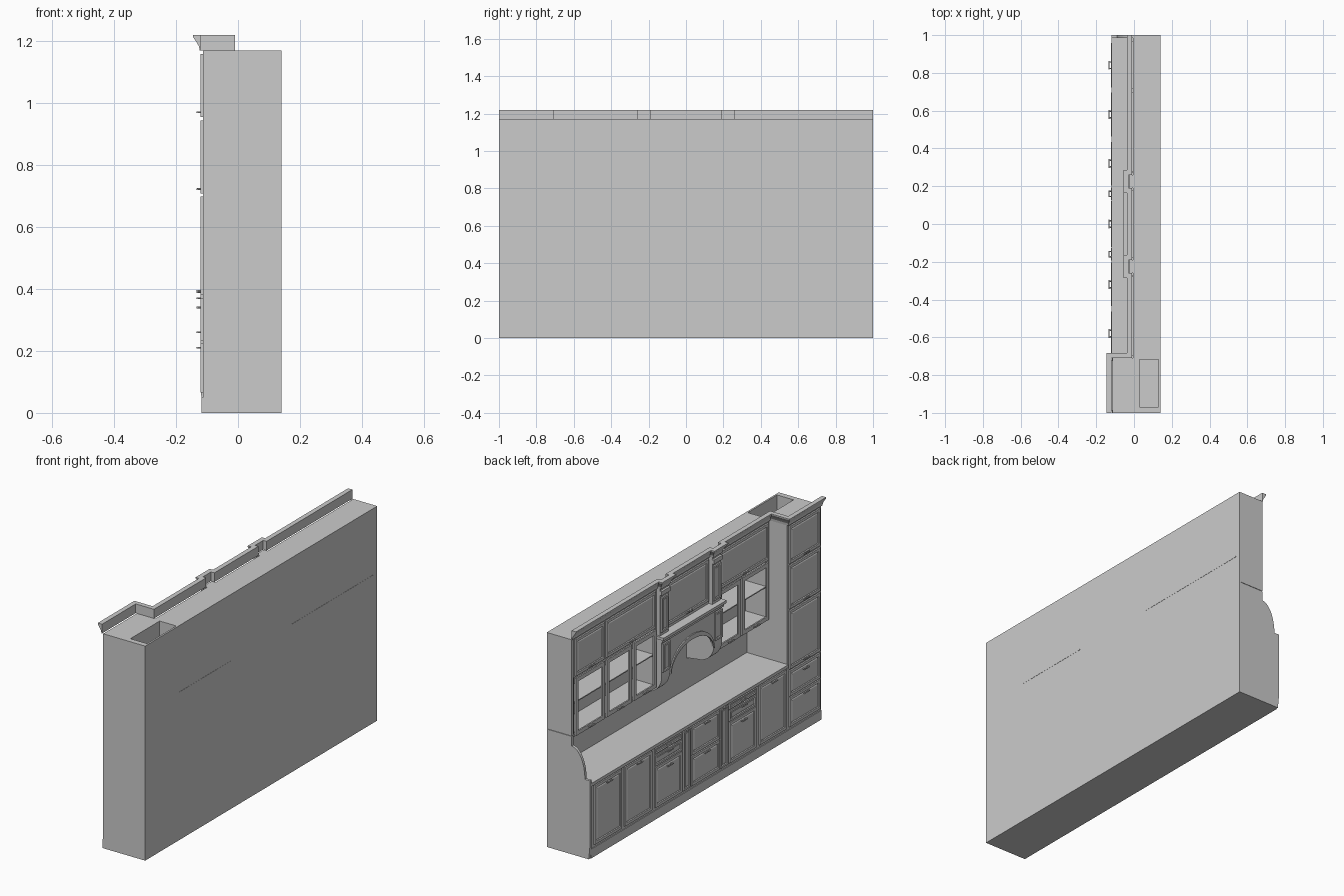
import bpy, bmesh, math
from mathutils import Matrix, Vector

cube = bpy.data.objects.get("Cube")
if cube:
    bpy.data.objects.remove(cube, do_unlink=True)

mat = bpy.data.materials.new("plain_grey")
mat.use_nodes = True
grey = (0.6, 0.6, 0.6, 1)
mat.diffuse_color = grey
mat.node_tree.nodes["Principled BSDF"].inputs["Base Color"].default_value = grey

BASE, UPPER, PIL = -0.113, -0.004, -0.026   # carcass front planes
BACK, TOP = 0.14, 1.17


def finish(name, bm):
    bmesh.ops.recalc_face_normals(bm, faces=bm.faces)
    me = bpy.data.meshes.new(name)
    bm.to_mesh(me)
    bm.free()
    me.materials.append(mat)
    ob = bpy.data.objects.new(name, me)
    bpy.context.collection.objects.link(ob)
    return ob


def add_box(bm, x0, x1, y0, y1, z0, z1):
    m = Matrix.Translation(((x0 + x1) / 2, (y0 + y1) / 2, (z0 + z1) / 2))
    m = m @ Matrix.Diagonal((x1 - x0, y1 - y0, z1 - z0, 1))
    return bmesh.ops.create_cube(bm, size=1, matrix=m)["verts"]


def box(name, *dims):
    bm = bmesh.new()
    add_box(bm, *dims)
    return finish(name, bm)


def prism(name, pts, a0, a1, axis):
    """Extrude a 2D outline: axis y takes (x, z), axis x takes (y, z)."""
    bm = bmesh.new()
    co = [(p, a0, q) if axis == "y" else (a0, p, q) for p, q in pts]
    face = bm.faces.new([bm.verts.new(c) for c in co])
    ext = bmesh.ops.extrude_face_region(bm, geom=[face])["geom"]
    move = Vector((0, a1 - a0, 0) if axis == "y" else (a1 - a0, 0, 0))
    bmesh.ops.translate(bm, vec=move, verts=[g for g in ext if isinstance(g, bmesh.types.BMVert)])
    return finish(name, bm)


def panel(name, x, y0, y1, z0, z1, frame=0.022):
    """Framed front with a sunk field and a raised centre."""
    bm = bmesh.new()
    add_box(bm, x - 0.008, x, y0, y1, z0, z1)
    bm.normal_update()
    front = [min(bm.faces, key=lambda f: f.calc_center_median().x)]
    frame = min(frame, (z1 - z0) * 0.25, (y1 - y0) * 0.25)
    bmesh.ops.inset_region(bm, faces=front, thickness=frame)
    bmesh.ops.inset_region(bm, faces=front, thickness=0.003, depth=-0.005)
    bmesh.ops.inset_region(bm, faces=front, thickness=frame * 0.4, depth=0.003)
    return finish(name, bm)


def glazed_frame(name, x, y0, y1, z0, z1, w=0.022):
    bm = bmesh.new()
    for a, b in ((y0, y0 + w), (y1 - w, y1)):
        add_box(bm, x - 0.008, x, a, b, z0, z1)
    for a, b in ((z0, z0 + w), (z1 - w, z1)):
        add_box(bm, x - 0.008, x, y0 + w, y1 - w, a, b)
    return finish(name, bm)


def handle(x, y, z, half=0.023):
    """Bar pull on two posts."""
    bm = bmesh.new()

    def rod(c, length, turn):
        bmesh.ops.create_cone(bm, cap_ends=True, segments=8, radius1=0.003, radius2=0.003,
                              depth=length, matrix=Matrix.Translation(c) @ turn)
    rod((x - 0.011, y, z), half * 2, Matrix.Rotation(math.pi / 2, 4, "X"))
    for s in (-1, 1):
        rod((x - 0.005, y + s * half * 0.75, z), 0.012, Matrix.Rotation(math.pi / 2, 4, "Y"))
    finish("handle", bm)


# Base run, plinth, worktop and back wall
box("base_carcass", BASE, BACK, -0.71, 0.985, 0, 0.395)
box("base_plinth", BASE - 0.004, BASE, -1, 0.985, 0, 0.05)
box("worktop", -0.12, 0.13, -0.71, 0.985, 0.393, 0.41)
box("back_wall", 0.13, BACK, -1, 1, 0, TOP)

# Base fronts: doors, drawer stacks, narrow pull-outs
for y in (0.84, 0.58, -0.58):
    panel("base_door", BASE, y - 0.117, y + 0.117, 0.065, 0.388)
    handle(BASE - 0.008, y, 0.37)
for y in (0.32, -0.32):
    for z0, z1, hz in ((0.357, 0.388, 0.37), (0.292, 0.352, 0.34), (0.065, 0.287, 0.26)):
        panel("drawer_front", BASE, y - 0.115, y + 0.115, z0, z1)
        handle(BASE - 0.008, y, hz)
for z0, z1, hz in ((0.232, 0.388, 0.37), (0.065, 0.226, 0.21)):
    panel("middle_drawer", BASE, -0.122, 0.122, z0, z1)
    handle(BASE - 0.008, 0, hz)
for y in (0.16, -0.16):
    panel("pull_out_front", BASE, y - 0.032, y + 0.032, 0.065, 0.388, 0.014)
    handle(BASE - 0.008, y, 0.39, 0.018)

# Tall cabinet with an open shaft behind it
box("tall_carcass", BASE, 0.03, -1, -0.71, 0, TOP)
box("tall_side_outer", 0.03, 0.13, -1, -0.97, 0, TOP)
box("tall_side_inner", 0.03, 0.13, -0.718, -0.71, 0, TOP)
box("shaft_floor", 0.03, 0.13, -0.97, -0.718, 0, 0.4)
for z0, z1, hz in ((0.955, 1.158, 0.97), (0.708, 0.944, 0.722), (0.38, 0.698, 0.394),
                   (0.232, 0.37, 0.34), (0.065, 0.226, 0.21)):
    panel("tall_front", BASE, -0.988, -0.722, z0, z1)
    handle(BASE - 0.008, -0.855, hz)

# Upper end panel and the curved lower end panel
box("upper_end_panel", -0.01, BACK, 0.985, 1, 0.645, TOP)
arc = [(-0.01 - 0.08 * math.sin(t), 0.43 + 0.16 * math.cos(t))
       for t in [math.pi / 2 * i / 12 for i in range(13)]]
prism("lower_end_panel", [(BACK, 0), (BASE, 0), (-0.12, 0.07), (-0.12, 0.43)] + arc[::-1]
      + [(-0.01, 0.643), (BACK, 0.643)], 0.985, 1, "y")

# Upper cabinets: closed top row, open glazed row with a shelf
for y0, y1 in ((0.26, 0.985), (-0.71, -0.26)):
    box("upper_top_box", UPPER, 0.13, y0, y1, 0.95, TOP)
    box("upper_floor", UPPER, 0.13, y0, y1, 0.628, 0.642)
    box("upper_shelf", 0.005, BACK + 0.001, y0, min(y1, 0.97), 0.802, 0.808)
    for a, b in ((y0, y0 + 0.012), (y1 - 0.012, y1)):
        box("upper_side", UPPER, 0.13, a, b, 0.642, 0.95)
for y0, y1 in ((0.715, 0.965), (0.275, 0.7), (-0.7, -0.275)):
    panel("upper_door", UPPER, y0, y1, 0.957, 1.158)
    handle(UPPER - 0.008, (y0 + y1) / 2, 0.97)
for y0, y1 in ((0.715, 0.965), (0.482, 0.7), (0.272, 0.467), (-0.455, -0.272), (-0.7, -0.47)):
    glazed_frame("glazed_door", UPPER, y0, y1, 0.632, 0.945)
    handle(UPPER - 0.008, (y0 + y1) / 2, 0.643)

# Hood section: upper box, pilasters, deep curved legs
box("hood_box", UPPER, 0.13, -0.19, 0.19, 0.89, TOP)
panel("hood_door", UPPER, -0.18, 0.18, 0.93, 1.158)
handle(UPPER - 0.008, 0, 0.945)
leg = [(0.13, 0.9), (-0.035, 0.9), (-0.035, 0.7)]
leg += [(0.06 - 0.095 * math.cos(t), 0.69 - 0.1 * math.sin(t))
        for t in [math.pi / 2 * i / 10 for i in range(11)]]
leg += [(0.13, 0.58)]
for s in (-1, 1):
    y0, y1 = sorted((s * 0.19, s * 0.26))
    box("pilaster", PIL, 0.13, y0, y1, 0.9, TOP)
    panel("pilaster_face", PIL, y0 + 0.004, y1 - 0.004, 0.93, 1.12, 0.014)
    box("pilaster_capital", PIL - 0.012, PIL, y0 - 0.004, y1 + 0.004, 1.135, 1.158)
    prism("hood_leg", leg, y0, y1, "y")
    panel("hood_leg_face", -0.035, y0 + 0.004, y1 - 0.004, 0.715, 0.87, 0.014)


# Arched hood front with trim and mantel
def arch(ry, rz, n=20):
    return [(ry * math.cos(math.pi * i / n), 0.68 + rz * math.sin(math.pi * i / n))
            for i in range(n + 1)]


prism("hood_arch", [(-0.19, 0.89), (0.19, 0.89)] + arch(0.19, 0.12), -0.035, -0.02, "x")
prism("arch_trim", arch(0.19, 0.145) + arch(0.182, 0.12)[::-1], -0.041, -0.035, "x")
box("mantel_moulding", -0.045, 0, -0.265, 0.265, 0.88, 0.897)
box("mantel_shelf", -0.055, 0, -0.272, 0.272, 0.897, 0.912)

# Cornice swept along the stepped front line
path = [(-0.12, -1), (-0.12, -0.71), (-0.01, -0.71)]
for s in (-1, 1):
    a, b = sorted((s * 0.26, s * 0.19))
    path += [(-0.01, a), (-0.03, a), (-0.03, b), (-0.01, b)]
path += [(-0.01, 1)]
profile = [(0, TOP), (0, 1.22), (0.026, 1.22), (0.026, 1.214), (0.015, 1.198), (0.006, 1.183), (0.004, TOP)]
pts = [Vector(p) for p in path]
bm = bmesh.new()
rings = []
for i, p in enumerate(pts):
    normals = set()
    for a, b in ((i - 1, i), (i, i + 1)):
        if a >= 0 and b < len(pts):
            d = (pts[b] - pts[a]).normalized()
            normals.add((round(-d.y), round(d.x)))
    n = sum((Vector(v) for v in normals), Vector((0, 0)))
    rings.append([bm.verts.new((p.x + n.x * o, p.y + n.y * o, z)) for o, z in profile])
for r, q in zip(rings, rings[1:]):
    for k in range(len(profile)):
        j = (k + 1) % len(profile)
        bm.faces.new((r[k], r[j], q[j], q[k]))
bm.faces.new(rings[0])
bm.faces.new(rings[-1])
finish("cornice", bm)
